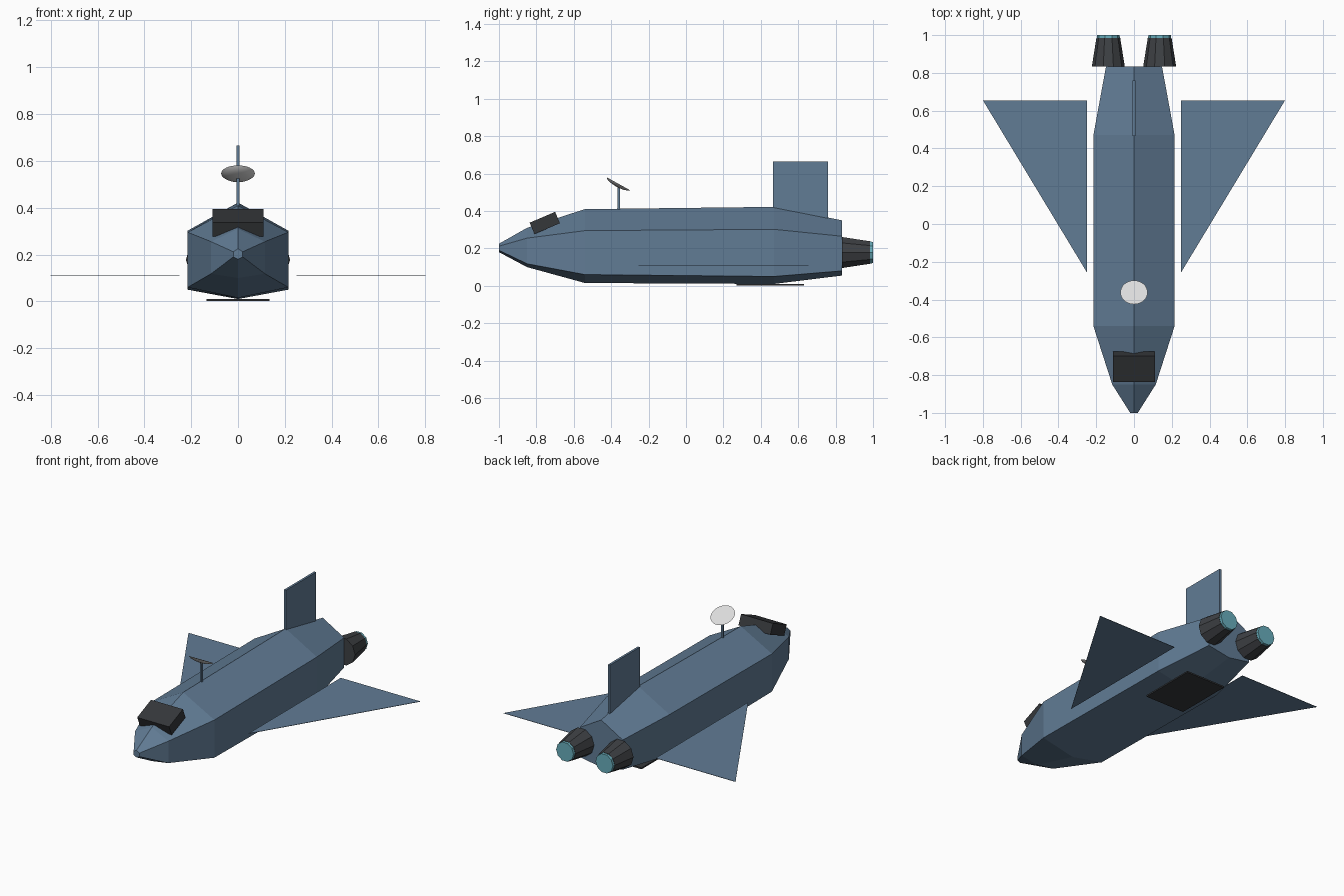
import bpy, bmesh, math
from mathutils import Matrix, Vector

if "Cube" in bpy.data.objects:
    bpy.data.objects.remove(bpy.data.objects["Cube"], do_unlink=True)


def material(name, rgb):
    m = bpy.data.materials.new(name)
    m.use_nodes = True
    m.diffuse_color = (*rgb, 1)
    m.node_tree.nodes["Principled BSDF"].inputs["Base Color"].default_value = (*rgb, 1)
    return m


HULL = material("steel_blue", (0.12, 0.2, 0.3))
DARK = material("charcoal", (0.035, 0.038, 0.042))
ENGINE = material("engine_grey", (0.048, 0.052, 0.058))
GLOW = material("exhaust_cyan", (0.14, 0.42, 0.5))
WHITE = material("dish_white", (0.72, 0.72, 0.72))


def finish(name, bm, mat):
    bmesh.ops.recalc_face_normals(bm, faces=bm.faces)
    mesh = bpy.data.meshes.new(name)
    bm.to_mesh(mesh)
    bm.free()
    mesh.materials.append(mat)
    obj = bpy.data.objects.new(name, mesh)
    bpy.context.collection.objects.link(obj)
    return obj


def loft(name, rings, mat):
    """Skin a closed body over equal rings of points."""
    bm = bmesh.new()
    loops = [[bm.verts.new(p) for p in ring] for ring in rings]
    n = len(loops[0])
    for a, b in zip(loops, loops[1:]):
        for i in range(n):
            j = (i + 1) % n
            bm.faces.new((a[i], a[j], b[j], b[i]))
    bm.faces.new(loops[0])
    bm.faces.new(loops[-1])
    return finish(name, bm, mat)


def box(name, center, size, mat, tilt=0):
    bm = bmesh.new()
    bmesh.ops.create_cube(bm, size=1, matrix=Matrix.Translation(center)
                          @ Matrix.Rotation(tilt, 4, "X") @ Matrix.Diagonal((*size, 1)))
    return finish(name, bm, mat)


def tapered(name, center, r1, r2, depth, sides, mat):
    """Cone section running along y, r1 at the front."""
    bm = bmesh.new()
    bmesh.ops.create_cone(bm, cap_ends=True, segments=sides, radius1=r1, radius2=r2,
                          depth=depth, matrix=Matrix.Translation(center)
                          @ Matrix.Rotation(-math.pi / 2, 4, "X")
                          @ Matrix.Rotation(math.pi / sides, 4, "Z"))
    return finish(name, bm, mat)


# Hull: six-sided sections (y, half width, ridge, shoulder, chine, keel)
sections = [
    (-1.0, 0.02, 0.225, 0.212, 0.19, 0.18),
    (-0.85, 0.115, 0.31, 0.255, 0.118, 0.1),
    (-0.54, 0.215, 0.41, 0.295, 0.06, 0.015),
    (0.47, 0.215, 0.422, 0.302, 0.05, 0.01),
    (0.835, 0.148, 0.35, 0.265, 0.08, 0.055),
]
loft("hull", [[(0, y, ridge), (w, y, shoulder), (w, y, chine),
               (0, y, keel), (-w, y, chine), (-w, y, shoulder)]
              for y, w, ridge, shoulder, chine, keel in sections], HULL)

# Wings: very thin triangles, set off from the hull
for side, label in ((1, "left"), (-1, "right")):
    outline = [(0.25, -0.255), (0.25, 0.655), (0.8, 0.655)]
    loft(f"{label}_wing", [[(side * x, y, z) for x, y in outline]
                           for z in (0.109, 0.111)], HULL)

    # Engines with glowing exhausts
    tapered(f"{label}_engine", (side * 0.136, 0.91, 0.178), 0.087, 0.063, 0.15, 10, ENGINE)
    tapered(f"{label}_exhaust", (side * 0.136, 0.9925, 0.178), 0.061, 0.06, 0.015, 10, GLOW)

# Tail fin, with its foot sunk in the hull
loft("tail_fin", [[(x, 0.465, 0.41), (x, 0.76, 0.36), (x, 0.76, 0.665), (x, 0.465, 0.665)]
                  for x in (-0.007, 0.007)], HULL)

# Cockpit block and belly hatch
box("cockpit", (0, -0.755, 0.336), (0.22, 0.148, 0.066), DARK, math.radians(23))
box("belly_hatch", (0, 0.45, 0.005), (0.27, 0.36, 0.009), DARK)

# Antenna mast and dish
box("antenna_mast", (0, -0.36, 0.465), (0.013, 0.014, 0.12), HULL)
tilt = Matrix.Translation(Vector((0, -0.362, 0.546))) @ Matrix.Rotation(math.radians(-29), 4, "X")
profile = [(0.072, 0.0), (0.06, -0.009), (0.035, -0.016), (0.008, -0.019)]
dish = loft("antenna_dish", [[tilt @ Vector((r * math.cos(math.tau * i / 32),
                                            r * math.sin(math.tau * i / 32), z))
                              for i in range(32)] for r, z in profile], WHITE)
bpy.ops.object.select_all(action="DESELECT")
dish.select_set(True)
bpy.context.view_layer.objects.active = dish
bpy.ops.object.shade_smooth_by_angle(angle=math.radians(30))
